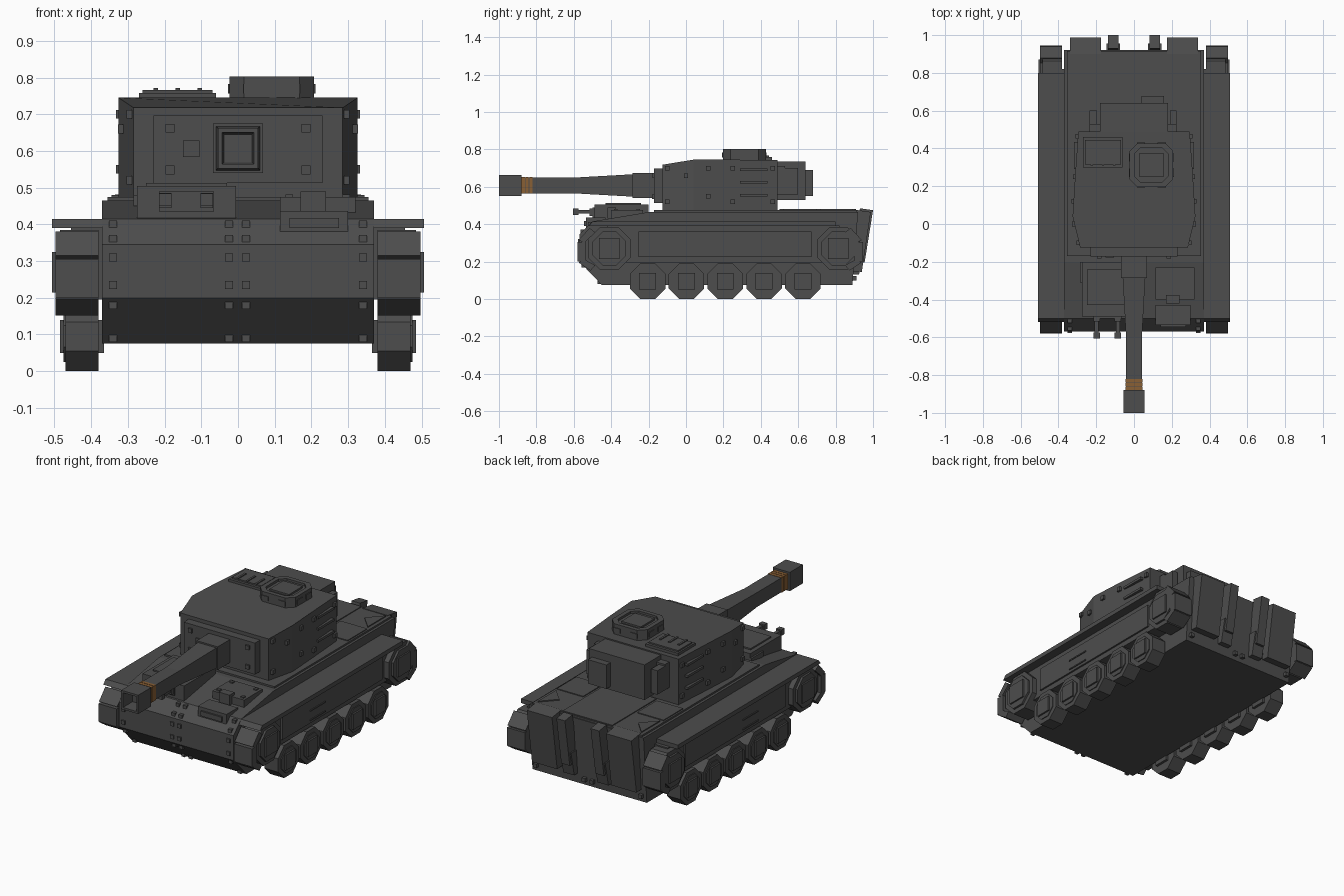
import bpy, bmesh, math
from mathutils import Vector, Matrix

if "Cube" in bpy.data.objects:
    bpy.data.objects.remove(bpy.data.objects["Cube"], do_unlink=True)


def material(name, rgb):
    m = bpy.data.materials.new(name)
    m.use_nodes = True
    m.diffuse_color = (*rgb, 1)
    b = m.node_tree.nodes["Principled BSDF"]
    b.inputs["Base Color"].default_value = (*rgb, 1)
    b.inputs["Roughness"].default_value = 0.9
    return m


GREY = material("dark grey", (0.075, 0.075, 0.075))
BRASS = material("brass", (0.25, 0.115, 0.035))


def finish(name, bm, mat=GREY):
    bmesh.ops.recalc_face_normals(bm, faces=bm.faces)
    me = bpy.data.meshes.new(name)
    bm.to_mesh(me)
    bm.free()
    me.materials.append(mat)
    ob = bpy.data.objects.new(name, me)
    bpy.context.collection.objects.link(ob)
    return ob


def boxes(name, items, mat=GREY):
    """One mesh of boxes, each given as x0, x1, y0, y1, z0, z1."""
    bm = bmesh.new()
    for x0, x1, y0, y1, z0, z1 in items:
        c = Vector(((x0 + x1) / 2, (y0 + y1) / 2, (z0 + z1) / 2))
        size = Matrix.Diagonal((abs(x1 - x0), abs(y1 - y0), abs(z1 - z0), 1))
        bmesh.ops.create_cube(bm, size=1, matrix=Matrix.Translation(c) @ size)
    return finish(name, bm, mat)


def loft(name, rings, mat=GREY):
    """Skin between rings of points, capped at both ends."""
    bm = bmesh.new()
    vs = [[bm.verts.new(p) for p in r] for r in rings]
    n = len(vs[0])
    for a, b in zip(vs, vs[1:]):
        for i in range(n):
            bm.faces.new((a[i], a[(i + 1) % n], b[(i + 1) % n], b[i]))
    bm.faces.new(vs[0])
    bm.faces.new(vs[-1])
    return finish(name, bm, mat)


def side_prism(name, pts, x0, x1):
    """Extrude a (y, z) profile along x."""
    return loft(name, [[(x, y, z) for y, z in pts] for x in (x0, x1)])


def octagon(cy, cz, r):
    """Octagon with flats at distance r."""
    R = r / math.cos(math.pi / 8)
    return [(cy + R * math.cos(math.pi * (i + .5) / 4),
             cz + R * math.sin(math.pi * (i + .5) / 4)) for i in range(8)]


def square(y, r, z=0.607):
    return [(-r, y, z - r), (r, y, z - r), (r, y, z + r), (-r, y, z + r)]


# Hull and deck
side_prism("hull", [(-.45, .075), (-.57, .2), (-.57, .345), (-.5, .415),
                    (-.2, .465), (.92, .465), (.89, .075)], -.37, .37)
boxes("deck_plate", [(-.355, .355, -.17, .915, .46, .475)])
boxes("engine_covers", [(-.16, .16, .5, .91, .47, .48)])

# Running gear on both sides
for s, side in ((1, "left"), (-1, "right")):
    side_prism(side + "_fender", [(-.52, .39), (-.5, .415), (.8, .415), (.8, .39)], s * .36, s * .507)
    boxes(side + "_track_box", [(s * .36, s * .455, -.42, .82, .195, .392)])
    boxes(side + "_side_panel", [(s * .45, s * .465, -.255, .67, .225, .36)])
    boxes(side + "_panel_slots", [(s * .46, s * .47, 0, .14, z, z + .007) for z in (.24, .295)])
    for i in range(5):
        y = -.205 + i * .2075
        n = f"{side}_road_wheel_{i + 1}"
        side_prism(n, octagon(y, .095, .095), s * .38, s * .47)
        side_prism(n + "_rim", octagon(y, .095, .07), s * .465, s * .475)
        boxes(n + "_hub", [(s * .365, s * .485, y - .045, y + .045, .05, .14)])
    for cy, d, n in ((-.41, 1, "_drive_wheel"), (.815, -1, "_idler_wheel")):
        side_prism(side + n, octagon(cy, .27, .115), s * .38, s * .485)
        side_prism(side + n + "_rim", octagon(cy, .27, .09), s * .48, s * .497)
        boxes(side + n + "_hub", [(s * .49, s * .506, cy - .055, cy + .055, .215, .325)])
        # track plates wrapped round the outer end
        shift = 0 if d == 1 else .04
        plates = ([(-.165, .045), (-.105, .11), (-.075, .085), (-.135, .03)],
                  [(-.17, -.07), (-.17, .035), (-.125, .035), (-.125, -.07)],
                  [(-.165, -.075), (-.1, -.118), (-.075, -.09), (-.13, -.06)])
        for k, p in enumerate(plates):
            side_prism(f"{side}{n}_track_plate_{k + 1}",
                       [(cy + d * (a + shift), .27 + b) for a, b in p], s * .38, s * .497)

# Front bolts, kept to the slope of each plate
bolts = []
for x in (-.34, -.025, .022, .34):
    for z in (.40, .36, .31, .235, .18, .09):
        y = -.57 + max(0, z - .345) + max(0, .2 - z) * .96
        bolts.append((x - .011, x + .011, y - .008, y + .02, z - .011, z + .011))
boxes("hull_bolts", bolts)

# Twin gun housing on the front deck
boxes("gun_housing", [(-.275, -.005, -.49, -.2, .415, .505), (-.25, -.03, -.43, -.24, .5, .513)])
boxes("gun_housing_frame", [(-.215, -.065, -.5, -.48, .435, .49)])
for x in (-.198, -.085):
    boxes("small_gun", [(x - .01, x + .01, -.59, -.49, .457, .477),
                        (x - .017, x + .017, -.605, -.575, .45, .484),
                        (x - .017, x + .017, -.515, -.49, .445, .485)])

# Driver's visor and hatch
boxes("driver_visor", [(.115, .3, -.535, -.43, .38, .437), (.14, .275, -.545, -.53, .39, .418)])
boxes("driver_hatch", [(.115, .32, -.4, -.23, .43, .475), (.17, .24, -.42, -.375, .43, .49)])
boxes("hatch_bolts", [(x - .01, x + .01, y - .01, y + .01, .47, .482)
                      for x in (.14, .295) for y in (-.375, -.255)])
boxes("deck_handle", [(-.285, -.255, -.31, -.2, .45, .48)])

# Turret: footprint with a roof that drops at the front
foot = [(-.285, -.125, .718), (.285, -.125, .718), (.325, .04, .745), (.312, .25, .745),
        (.295, .49, .742), (-.295, .49, .742), (-.312, .25, .745), (-.325, .04, .745)]
loft("turret", [[(x, y, .47) for x, y, z in foot], foot])
boxes("mantlet", [(-.23, .23, -.172, -.12, .513, .697)])
boxes("mantlet_bolts", [(x - .012, x + .012, -.182, -.165, z - .012, z + .012)
                        for x in (-.185, .185) for z in (.548, .662)]
      + [(-.15, -.105, -.178, -.165, .583, .628)])

# Main gun, with a hollow muzzle
boxes("gun_collar", [(-.068, .068, -.285, -.165, .54, .675)])
loft("gun_barrel", [square(-.28, .06), square(-.6, .042), square(-.89, .042)])
loft("muzzle", [square(-.88, .055), square(-1, .055), square(-1, .043), square(-.92, .038)])
boxes("barrel_bands", [(-.044, .044, y, y + .018, .563, .651) for y in (-.88, -.859, -.838)], BRASS)

# Turret side rungs and bolts
for s, side in ((1, "left"), (-1, "right")):
    boxes(side + "_turret_rungs", [(s * .295, s * .318, .29, .435, z - .007, z + .007)
                                   for z in (.555, .625, .692)])
    spots = [(-.1, .7, .297), (-.1, .52, .297), (.12, .7, .325), (.12, .55, .325),
             (.0, .66, .32), (.465, .7, .302), (.465, .52, .302), (.25, .7, .317), (.25, .52, .317)]
    boxes(side + "_turret_bolts", [(s * (x - .02), s * (x + .007), y - .012, y + .012, z - .012, z + .012)
                                   for y, z, x in spots])

# Stowage at the turret rear
boxes("rear_bin", [(-.18, .18, .48, .64, .53, .735)])
boxes("rear_bin_wings", [(-.235, .225, .48, .53, .56, .71), (-.235, -.195, .48, .6, .56, .7),
                         (.19, .225, .48, .6, .56, .7)])
boxes("rear_bin_plate", [(.04, .16, .63, .678, .55, .69)])

# Roof hatch
boxes("roof_hatch", [(-.27, -.06, .3, .46, .74, .758), (-.26, -.07, .315, .445, .755, .766)])
boxes("roof_hatch_hinges", [(x, x + .012, .31, .39, .764, .771) for x in (-.23, -.17, -.11)])

# Cupola: chamfered square wall with a sunken lid


def chamfered(r, c, z, cx=.092, cy=.312):
    pts = [(r, -c), (r, c), (c, r), (-c, r), (-r, c), (-r, -c), (-c, -r), (c, -r)]
    return [(cx + x, cy + y, z) for x, y in pts]


loft("cupola", [chamfered(.115, .075, .74), chamfered(.115, .075, .803),
                chamfered(.09, .058, .803), chamfered(.09, .058, .79)])
boxes("cupola_lid", [(.03, .155, .25, .375, .785, .8)])
boxes("cupola_slits", [(.092 + a - w, .092 + a + w, .312 + b - h, .312 + b + h, .756, .782)
                       for a, b, w, h in ((.055, -.115, .022, .004), (-.055, -.115, .022, .004),
                                          (.055, .115, .022, .004), (-.055, .115, .022, .004),
                                          (.115, .04, .004, .022), (.115, -.04, .004, .022),
                                          (-.115, .04, .004, .022), (-.115, -.04, .004, .022))])

# Sloped rear plates, narrow exhausts and deck vents
big = [(.87, .15), (.94, .145), (.988, .465), (.9, .478)]
slim = [(.88, .2), (.955, .195), (1.0, .475), (.93, .485)]
low = [(.87, .13), (.925, .13), (.955, .27), (.88, .27)]
for s, side in ((1, "left"), (-1, "right")):
    side_prism(side + "_rear_plate", big, s * .175, s * .338)
    side_prism(side + "_exhaust", slim, s * .083, s * .138)
    side_prism(side + "_exhaust_base", low, s * .075, s * .146)
    boxes(side + "_deck_vent", [(s * .175, s * .345, .52, .7, .47, .48)])
    loft(side + "_deck_wedge", [[(s * .335, .72, z), (s * .335, .89, z), (s * .255, .805, z)]
                                for z in (.47, .481)])
boxes("rear_bolts", [(x - .011, x + .011, .89, .912, .1, .122) for x in (-.34, -.025, .025, .34)])
